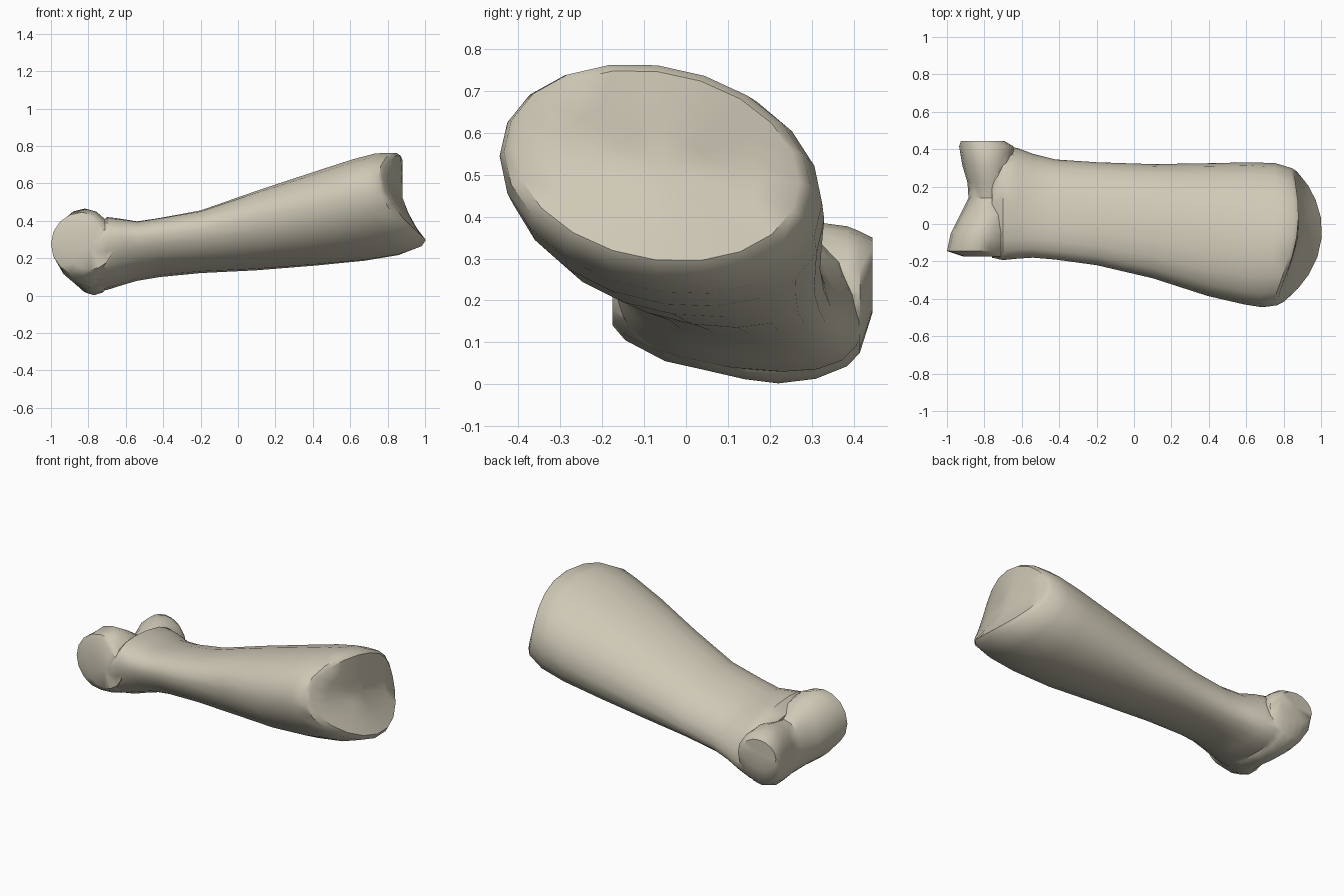
import bpy, bmesh
from math import sin, cos, pi, copysign
from mathutils import Vector

cube = bpy.data.objects.get("Cube")
if cube:
    bpy.data.objects.remove(cube)

bone = bpy.data.materials.new("bone_ivory")
bone.use_nodes = True
color = (0.62, 0.58, 0.465, 1)
bone.diffuse_color = color
bone.node_tree.nodes["Principled BSDF"].inputs["Base Color"].default_value = color


def loft(name, rings):
    """Skin a list of equal rings of points and cap both ends."""
    bm = bmesh.new()
    loops = [[bm.verts.new(p) for p in ring] for ring in rings]
    n = len(loops[0])
    for a, b in zip(loops, loops[1:]):
        for i in range(n):
            j = (i + 1) % n
            bm.faces.new((a[i], a[j], b[j], b[i]))
    for end in (loops[0], loops[-1]):
        hub = bm.verts.new(sum((v.co for v in end), Vector()) / n)
        for i in range(n):
            bm.faces.new((end[i], end[(i + 1) % n], hub))
    bmesh.ops.recalc_face_normals(bm, faces=bm.faces)
    mesh = bpy.data.meshes.new(name)
    bm.to_mesh(mesh)
    bm.free()
    mesh.materials.append(bone)
    obj = bpy.data.objects.new(name, mesh)
    bpy.context.collection.objects.link(obj)
    return obj


def power(v, e):
    return copysign(abs(v) ** e, v)


def shaft_ring(x, y0, y1, z0, z1, bend, skew, e, sides=20):
    """Skewed oval across the shaft; bend gives it the saddle curve of the rim."""
    ring = []
    for i in range(sides):
        a = 2 * pi * i / sides
        u, v = power(cos(a), e), power(sin(a + skew), e)
        dx = bend * (0.03 * u + 0.108 * v * v - 0.068 * v + 0.05 * u * v)
        ring.append(Vector((x + dx, (y0 + y1 + u * (y1 - y0)) / 2,
                            (z0 + z1 + v * (z1 - z0)) / 2)))
    return ring


# Shaft: x, y range, z range, bend, skew, squareness
sections = [
    (-0.76, -0.18, 0.42, 0.03, 0.37, 0, -0.28, 0.8),
    (-0.70, -0.193, 0.42, 0.03, 0.42, 0, -0.35, 0.8),
    (-0.62, -0.185, 0.405, 0.055, 0.41, 0, -0.38, 0.83),
    (-0.54, -0.18, 0.375, 0.078, 0.397, 0, -0.42, 0.87),
    (-0.42, -0.19, 0.345, 0.098, 0.415, 0, -0.42, 0.9),
    (-0.20, -0.22, 0.33, 0.12, 0.455, 0, -0.36, 0.9),
    (0.10, -0.29, 0.32, 0.135, 0.56, 0, -0.3, 0.9),
    (0.40, -0.385, 0.325, 0.16, 0.66, 0.1, -0.25, 0.92),
    (0.61, -0.43, 0.33, 0.185, 0.73, 0.4, -0.22, 0.95),
    (0.725, -0.445, 0.325, 0.215, 0.762, 0.8, -0.2, 0.98),
    (0.81, -0.435, 0.298, 0.26, 0.765, 1, -0.17, 1),
    (0.832, -0.41, 0.27, 0.293, 0.75, 1, -0.17, 1),
]
rings = [shaft_ring(*s) for s in sections]

# Saddle-shaped joint face inside the rim, with a soft upright ridge
crown = Vector((0.88, -0.05, 0.52))
rim = rings[-1]
for scale, depth in ((0.7, 0.6), (0.35, 0.25)):
    ring = []
    for p in rim:
        q = crown.lerp(p, scale)
        q.x = crown.x + (p.x - crown.x) * depth
        ring.append(q)
    rings.append(ring)
shaft = loft("finger_bone", rings)

# Spool-shaped head with two condyles: y, centre x and z, radii x and z
spool = [
    (-0.175, -0.79, 0.26, 0.12, 0.12),
    (-0.145, -0.835, 0.275, 0.165, 0.17),
    (-0.05, -0.82, 0.26, 0.16, 0.205),
    (0.04, -0.785, 0.225, 0.15, 0.19),
    (0.14, -0.77, 0.18, 0.115, 0.168),
    (0.22, -0.77, 0.182, 0.12, 0.18),
    (0.31, -0.78, 0.20, 0.137, 0.187),
    (0.385, -0.785, 0.21, 0.145, 0.167),
    (0.415, -0.79, 0.22, 0.145, 0.145),
    (0.445, -0.81, 0.26, 0.115, 0.09),
]
head = loft("head_condyles", [
    [Vector((cx + rx * cos(2 * pi * i / 16), y, cz + rz * sin(2 * pi * i / 16)))
     for i in range(16)] for y, cx, cz, rx, rz in spool])

# Fuse head and shaft into one bone
union = shaft.modifiers.new("fuse", "BOOLEAN")
union.operation = "UNION"
union.solver = "EXACT"
union.object = head
bpy.context.view_layer.objects.active = shaft
for obj in bpy.context.selected_objects:
    obj.select_set(False)
shaft.select_set(True)
bpy.ops.object.modifier_apply(modifier=union.name)
bpy.data.objects.remove(head)
bpy.ops.object.shade_smooth_by_angle(angle=0.7)
